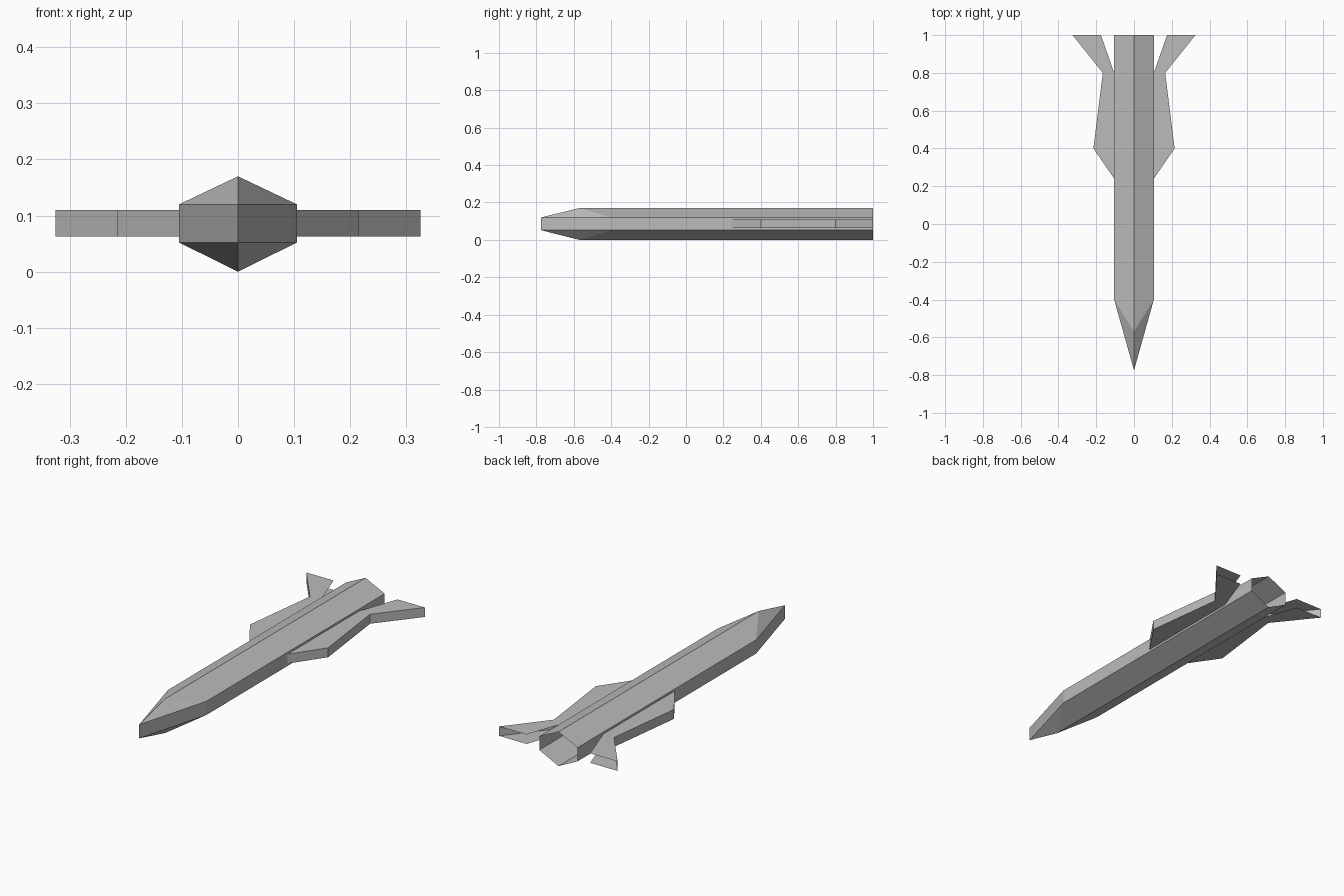
import bpy
import bmesh

cube = bpy.data.objects.get("Cube")
if cube:
    bpy.data.objects.remove(cube, do_unlink=True)

grey = bpy.data.materials.new("plain_grey")
grey.use_nodes = True
grey.diffuse_color = (0.5, 0.5, 0.5, 1)
grey.node_tree.nodes["Principled BSDF"].inputs["Base Color"].default_value = (0.5, 0.5, 0.5, 1)


def finish(name, bm):
    mesh = bpy.data.meshes.new(name)
    bm.to_mesh(mesh)
    bm.free()
    mesh.materials.append(grey)
    obj = bpy.data.objects.new(name, mesh)
    bpy.context.collection.objects.link(obj)
    return obj


# Body: six-sided tube, open at the tail, closing to an upright edge at the nose
HALF, TAIL, TIP = 0.105, 1.0, -0.775
LOW, HIGH, TOP = 0.052, 0.12, 0.17
RIDGE_Y, SIDE_Y = -0.57, -0.4
section = [(0, TOP), (HALF, HIGH), (HALF, LOW), (0, 0), (-HALF, LOW), (-HALF, HIGH)]

bm = bmesh.new()
tip_high = bm.verts.new((0, TIP, HIGH))
tip_low = bm.verts.new((0, TIP, LOW))
front = [bm.verts.new((x, SIDE_Y if x else RIDGE_Y, z)) for x, z in section]
back = [bm.verts.new((x, TAIL, z)) for x, z in section]
tips = [tip_high if z >= HIGH else tip_low for x, z in section]
for i in range(6):
    j = (i + 1) % 6
    bm.faces.new((front[i], back[i], back[j], front[j]))
    bm.faces.new(dict.fromkeys((tips[i], front[i], front[j], tips[j])))
finish("body", bm)

# Fins: hollow plates with an outer rim, open at the tail and along the inner edge
rim = [(HALF, 0.24), (0.215, 0.4), (0.165, 0.8), (0.325, TAIL)]
inner = [(0.175, TAIL), (HALF, 0.8)]
FIN_LOW, FIN_HIGH = 0.063, 0.11


def fin(name, side):
    bm = bmesh.new()
    lower, upper = ([bm.verts.new((side * x, y, z)) for x, y in rim + inner]
                    for z in (FIN_LOW, FIN_HIGH))
    walls = [(lower[i], lower[i + 1], upper[i + 1], upper[i]) for i in range(len(rim) - 1)]
    # Plates are split at the waist between the front strake and the tail fin
    plates = []
    for ring, step in ((upper, 1), (lower, -1)):
        plates.append((ring[0], ring[1], ring[2], ring[5])[::step])
        plates.append((ring[2], ring[3], ring[4], ring[5])[::step])
    for face in walls + plates:
        bm.faces.new(face[::side])
    bmesh.ops.dissolve_edges(bm, edges=[bm.edges.get((r[2], r[5])) for r in (upper, lower)])
    return finish(name, bm)


fin("left_fin", 1)
fin("right_fin", -1)
